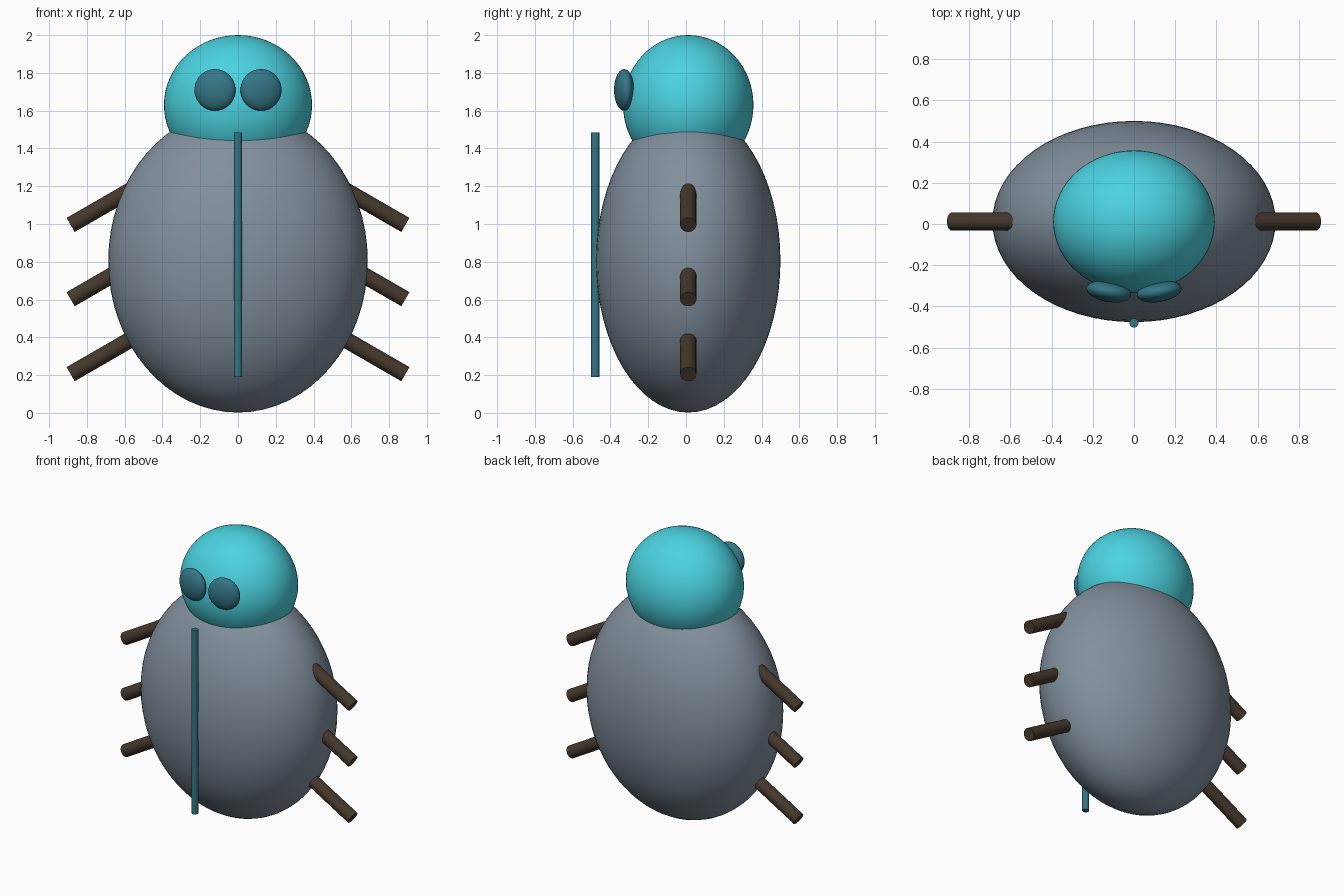
import bpy, math
from mathutils import Vector

if "Cube" in bpy.data.objects:
    bpy.data.objects.remove(bpy.data.objects["Cube"])


def material(name, rgb):
    m = bpy.data.materials.new(name)
    m.diffuse_color = (*rgb, 1)
    m.use_nodes = True
    m.node_tree.nodes["Principled BSDF"].inputs["Base Color"].default_value = m.diffuse_color
    return m


SLATE = material("slate", (0.22, 0.28, 0.34))
CYAN = material("cyan", (0.07, 0.65, 0.75))
TEAL = material("dark_teal", (0.035, 0.18, 0.24))
BROWN = material("brown", (0.06, 0.04, 0.025))


def finish(name, mat):
    ob = bpy.context.object
    ob.name = name
    ob.data.materials.append(mat)
    bpy.ops.object.shade_smooth_by_angle(angle=math.radians(35))
    return ob


def ellipsoid(name, center, radii, mat, turn=0.0):
    bpy.ops.mesh.primitive_uv_sphere_add(segments=64, ring_count=32, radius=1,
                                         location=center, rotation=(0, 0, turn))
    bpy.context.object.scale = radii
    bpy.ops.object.transform_apply(location=False, rotation=False, scale=True)
    return finish(name, mat)


def rod(name, start, end, radius, mat):
    a, b = Vector(start), Vector(end)
    bpy.ops.mesh.primitive_cylinder_add(vertices=32, radius=radius, depth=(b - a).length,
                                        location=(a + b) / 2)
    bpy.context.object.rotation_euler = (b - a).to_track_quat('Z', 'Y').to_euler()
    return finish(name, mat)


# Body and head
ellipsoid("body", (0, 0.012, 0.805), (0.687, 0.488, 0.803), SLATE)
ellipsoid("head", (0, 0.012, 1.63), (0.392, 0.345, 0.37), CYAN)

# Wing seam running down the front
rod("wing_seam", (0, -0.48, 0.19), (0, -0.48, 1.485), 0.022, TEAL)

# Mirrored eyes and three pairs of legs
LEG_LENGTH, SLOPE = 0.5, math.radians(30)
for side, label in ((-1, "left"), (1, "right")):
    ellipsoid(f"{label}_eye", (side * 0.122, -0.328, 1.71), (0.11, 0.05, 0.11),
              TEAL, side * math.radians(10))
    for i, z in enumerate((0.205, 0.602, 0.995)):
        tip = Vector((side * 0.886, 0.012, z))
        root = tip + LEG_LENGTH * Vector((-side * math.cos(SLOPE), 0, math.sin(SLOPE)))
        rod(f"{label}_leg_{i + 1}", root, tip, 0.043, BROWN)
